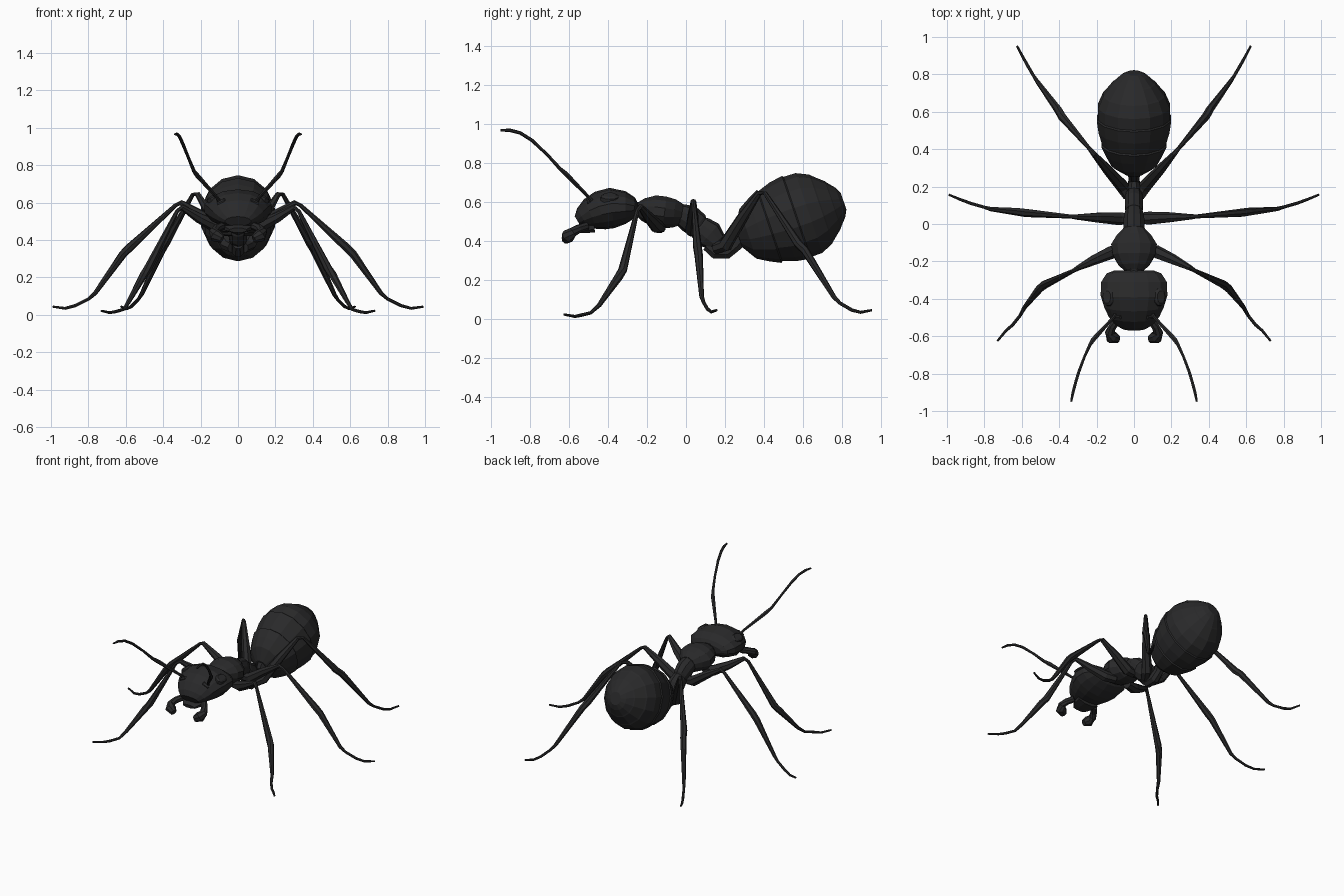
import bpy, bmesh, math
from mathutils import Vector

# One near-black shell colour
shell = bpy.data.materials.new("black_shell")
shell.diffuse_color = (0.022, 0.022, 0.023, 1)


def loft(name, pts, radii, sides=8, squash=1.0):
    """Closed tube through pts; radii holds one radius or a (side, up) pair per point."""
    pts = [Vector(p) for p in pts]
    bm = bmesh.new()
    rings = []
    for i, p in enumerate(pts):
        a, b = pts[max(i - 1, 0)], pts[min(i + 1, len(pts) - 1)]
        t = (b - a).normalized()
        side = t.cross(Vector((0, 0, 1))).normalized()
        up = side.cross(t)
        r = radii[i]
        rx, rz = r if isinstance(r, tuple) else (r, r * squash)
        ring = []
        for k in range(sides):
            ang = 2 * math.pi * (k + 0.5) / sides
            ring.append(bm.verts.new(p + side * rx * math.cos(ang) + up * rz * math.sin(ang)))
        rings.append(ring)
    for r0, r1 in zip(rings, rings[1:]):
        for k in range(sides):
            n = (k + 1) % sides
            bm.faces.new((r0[k], r0[n], r1[n], r1[k]))
    bm.faces.new(rings[0])
    bm.faces.new(rings[-1])
    bmesh.ops.recalc_face_normals(bm, faces=bm.faces)
    me = bpy.data.meshes.new(name)
    bm.to_mesh(me)
    bm.free()
    me.materials.append(shell)
    ob = bpy.data.objects.new(name, me)
    bpy.context.collection.objects.link(ob)
    return ob


def pair(name, pts, radii, sides=8, squash=1.0):
    """The same tube on the left and right."""
    for tag, s in (("right", 1), ("left", -1)):
        loft(f"{name}_{tag}", [(s * x, y, z) for x, y, z in pts], radii, sides, squash)


def body(name, rows, sides=12):
    """Body part on the centre plane; rows are (y, z, half width, half height)."""
    return loft(name, [(0, y, z) for y, z, _, _ in rows], [(w, h) for _, _, w, h in rows], sides)


# Abdomen: overlapping plates along a rising axis
start, axis = Vector((0, 0.27, 0.42)), Vector((0, 0.947, 0.322))
profile = [(0, .055), (.05, .135), (.11, .17), (.165, .197), (.172, .19), (.24, .213), (.31, .224),
           (.317, .217), (.38, .216), (.445, .186), (.452, .178), (.51, .128), (.515, .12), (.55, .08), (.568, .045)]
loft("abdomen", [start + axis * s for s, _ in profile],
     [(r * 0.91, r) for _, r in profile], 14)

# Waist, made of a stalk and an upright node
body("waist_stalk", [(.11, .38, .03, .035), (.15, .345, .035, .04), (.21, .345, .035, .04),
                     (.25, .38, .03, .04), (.29, .43, .04, .05)], 8)
body("waist_node", [(.175, .37, .03, .04), (.195, .39, .036, .055), (.22, .385, .03, .045)], 8)

# Thorax in three lumps
body("rear_thorax", [(.05, .49, .035, .045), (.075, .465, .048, .065), (.12, .43, .052, .075),
                     (.155, .395, .045, .055), (.17, .37, .03, .03)], 10)
body("middle_thorax", [(-.06, .54, .05, .05), (-.02, .53, .058, .06), (.02, .51, .058, .07),
                       (.06, .48, .05, .065), (.08, .465, .04, .045)], 10)
body("front_thorax", [(-.25, .565, .05, .035), (-.22, .56, .085, .06), (-.165, .553, .118, .083),
                      (-.11, .545, .126, .085), (-.06, .54, .095, .075), (-.02, .535, .055, .055)])
body("neck", [(-.29, .565, .05, .04), (-.22, .56, .05, .04)], 8)

# Head: broad at the back, narrowing to the mouth
body("head", [(-.25, .566, .11, .03), (-.265, .567, .15, .055), (-.31, .57, .18, .084),
              (-.38, .568, .183, .104), (-.44, .555, .163, .1), (-.49, .537, .138, .083),
              (-.53, .515, .105, .058), (-.555, .5, .07, .03)], 14)
body("mouth_plate", [(-.47, .47, .085, .03), (-.53, .462, .075, .025), (-.565, .452, .05, .014)], 8)

# Eyes, raised brow ridges and jaws
pair("eye", [(.12, -.39, .59), (.138, -.39, .628), (.143, -.39, .636)],
     [(.055, .04), (.048, .034), (.034, .022)], 10)
pair("brow_ridge", [(.05, -.47, .615), (.075, -.495, .605), (.11, -.495, .59)], [.012, .017, .012], 6)
pair("jaw", [(.085, -.51, .475), (.115, -.55, .462), (.13, -.58, .445), (.118, -.605, .423), (.085, -.617, .405)],
     [.022, .022, .026, .036, .022], 8)

# Feelers with an elbow
pair("feeler", [(.095, -.475, .595), (.11, -.5, .625), (.215, -.615, .742), (.235, -.645, .768), (.265, -.71, .84),
                (.295, -.79, .915), (.313, -.85, .953), (.327, -.905, .967), (.336, -.95, .966)],
     [.012, .009, .014, .01, .008, .009, .009, .009, .006], 6)

# Legs: hip, knee, flared shin end, thin foot
leg_radii = [.03, .036, .028, .015, .011, .023, .022, .012, .009, .009, .008, .006]
legs = {
    "front_leg": [(.05, -.13, .47), (.12, -.15, .475), (.21, -.19, .52), (.3, -.235, .575), (.325, -.25, .555),
                  (.48, -.325, .25), (.505, -.345, .215), (.585, -.445, .07), (.61, -.49, .03), (.65, -.54, .018),
                  (.685, -.57, .012), (.73, -.625, .022)],
    "middle_leg": [(.03, .03, .45), (.08, .03, .455), (.19, .035, .53), (.305, .038, .6), (.335, .04, .585),
                   (.58, .06, .36), (.615, .065, .325), (.765, .08, .115), (.8, .09, .085), (.87, .11, .05),
                   (.925, .13, .035), (.99, .157, .044)],
    "hind_leg": [(.03, .15, .36), (.06, .2, .375), (.14, .29, .52), (.215, .375, .645), (.24, .405, .645),
                 (.385, .575, .385), (.405, .61, .35), (.515, .76, .11), (.535, .79, .08), (.57, .85, .045),
                 (.595, .895, .033), (.625, .952, .044)],
}
for name, pts in legs.items():
    pair(name, pts, leg_radii, 7)
